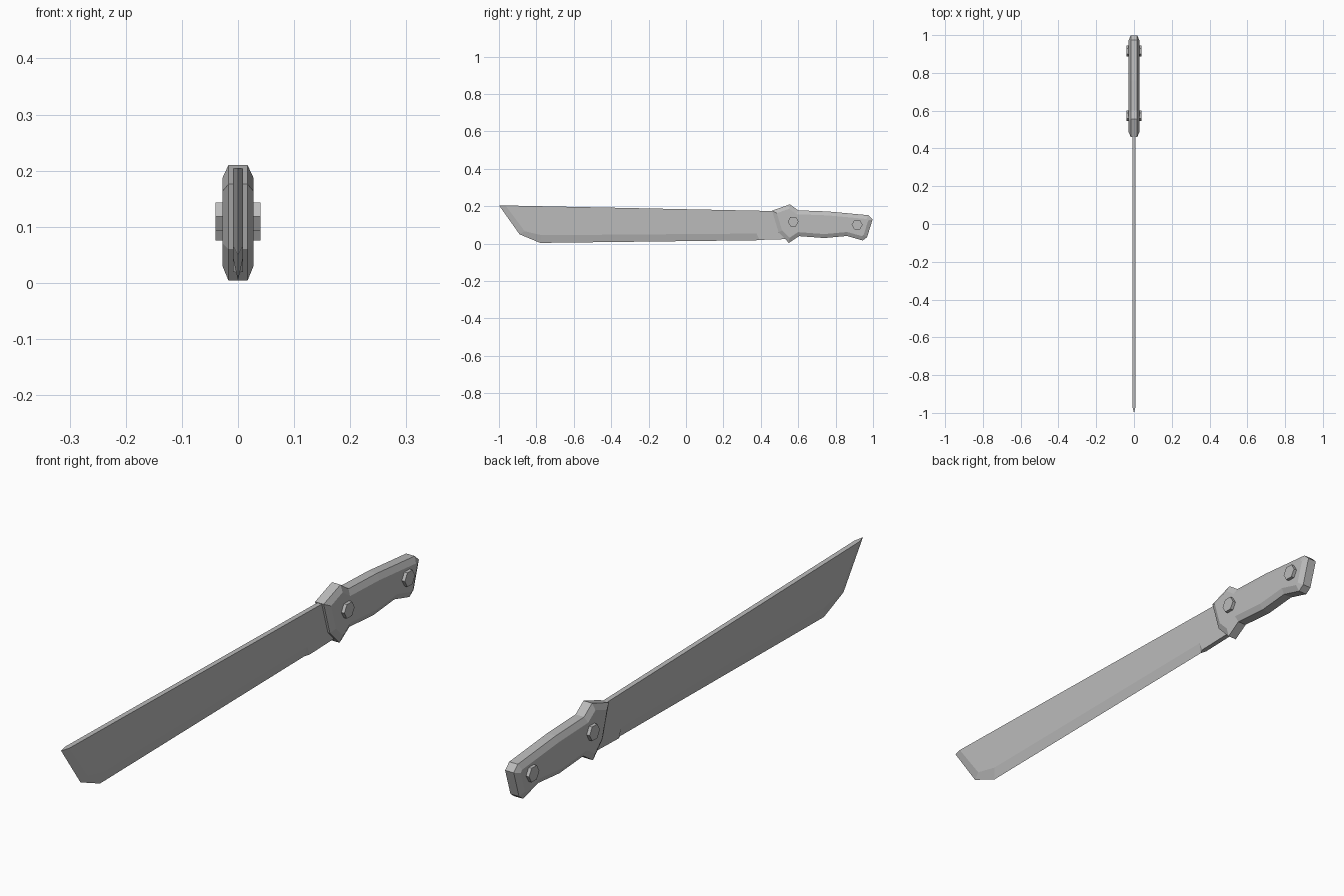
import bpy, bmesh, math
from mathutils import Vector

cube = bpy.data.objects.get("Cube")
if cube:
    bpy.data.objects.remove(cube)

# One grey metal for every part
grey = bpy.data.materials.new("grey")
grey.use_nodes = True
colour = (0.5, 0.5, 0.5, 1)
grey.diffuse_color = colour
grey.node_tree.nodes["Principled BSDF"].inputs["Base Color"].default_value = colour


def finish(bm, name):
    bmesh.ops.recalc_face_normals(bm, faces=bm.faces)
    mesh = bpy.data.meshes.new(name)
    bm.to_mesh(mesh)
    bm.free()
    mesh.materials.append(grey)
    obj = bpy.data.objects.new(name, mesh)
    bpy.context.collection.objects.link(obj)
    return obj


def loop(bm, x, points):
    return [bm.verts.new((x, y, z)) for y, z in points]


def inset(points, d):
    """Mitred inward offset of a clockwise outline."""
    pts = [Vector(p) for p in points]
    result = []
    for i, p in enumerate(pts):
        a = (p - pts[i - 1]).normalized()
        b = (pts[(i + 1) % len(pts)] - p).normalized()
        na, nb = Vector((a.y, -a.x)), Vector((b.y, -b.x))
        result.append(p + (na + nb) * d / (1 + na.dot(nb)))
    return result


# Blade: flat sides, with a ground edge along the tip and belly
half = 0.009
edge_line = [(-1, 0.205), (-0.89, 0.05), (-0.78, 0.004), (0.375, 0.018)]
grind_line = [(-0.965, 0.204), (-0.862, 0.066), (-0.77, 0.045), (0.378, 0.054)]
heel = [(0.393, 0.02), (0.53, 0.024), (0.53, 0.173)]
bm = bmesh.new()
edge = loop(bm, 0, edge_line)
sides = [loop(bm, s * half, grind_line + heel) for s in (-1, 1)]
for side in sides:
    bm.faces.new(side)
    for i in range(3):
        bm.faces.new((edge[i], edge[i + 1], side[i + 1], side[i]))
    bm.faces.new((edge[3], side[4], side[3]))     # notch at the end of the edge
left, right = sides
bm.faces.new((edge[0], left[0], right[0]))
bm.faces.new((edge[3], left[4], right[4]))
for i in (4, 5, 6):
    j = (i + 1) % 7
    bm.faces.new((left[i], left[j], right[j], right[i]))
finish(bm, "blade")

# Handle and guard: one outline with a wide chamfer on both sides
outline = [(0.46, 0.176), (0.555, 0.21), (0.6, 0.178), (0.76, 0.172), (0.975, 0.152),
           (0.998, 0.13), (0.968, 0.034), (0.945, 0.017), (0.86, 0.041), (0.74, 0.03),
           (0.605, 0.04), (0.55, 0.004), (0.495, 0.06)]
inner = inset(outline, 0.021)
bm = bmesh.new()
rings = [loop(bm, -0.028, inner), loop(bm, -0.017, outline),
         loop(bm, 0.017, outline), loop(bm, 0.028, inner)]
n = len(outline)
for a, b in zip(rings, rings[1:]):
    for i in range(n):
        j = (i + 1) % n
        bm.faces.new((a[i], a[j], b[j], b[i]))
bm.faces.new(rings[0])
bm.faces.new(rings[-1])
finish(bm, "handle")

# Hexagonal bolts through the handle
for name, y, z in (("front_bolt", 0.573, 0.118), ("rear_bolt", 0.915, 0.101)):
    bm = bmesh.new()
    bmesh.ops.create_cone(bm, cap_ends=True, segments=6, radius1=0.029,
                          radius2=0.029, depth=0.08)
    bolt = finish(bm, name)
    bolt.rotation_euler = (0, math.pi / 2, 0)
    bolt.location = (0, y, z)
